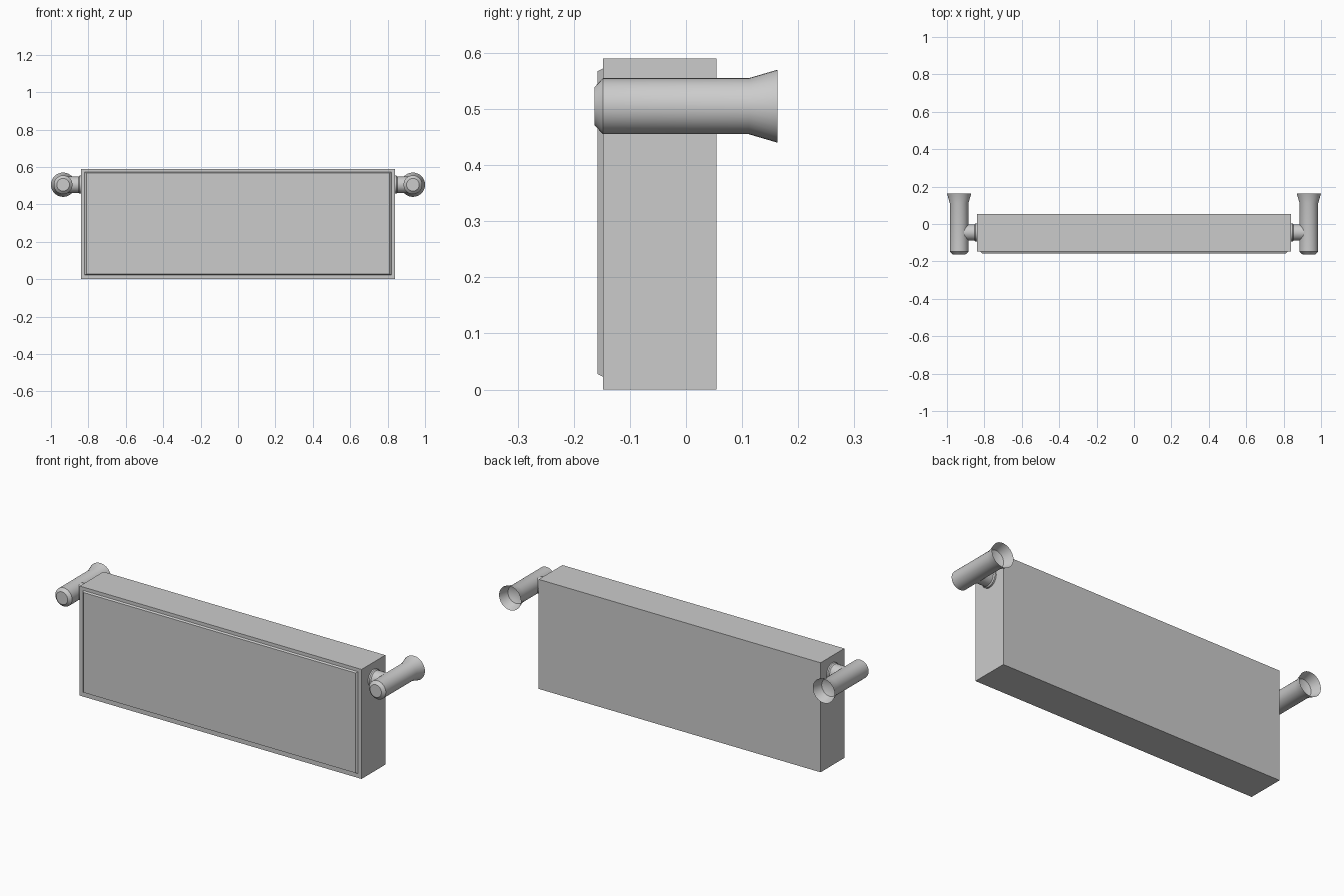
import bpy, bmesh, math
from mathutils import Matrix

if "Cube" in bpy.data.objects:
    bpy.data.objects.remove(bpy.data.objects["Cube"])


def finish(name, bm, smooth=False):
    bmesh.ops.recalc_face_normals(bm, faces=bm.faces)
    me = bpy.data.meshes.new(name)
    bm.to_mesh(me)
    bm.free()
    ob = bpy.data.objects.new(name, me)
    bpy.context.collection.objects.link(ob)
    if smooth:
        bpy.context.view_layer.objects.active = ob
        ob.select_set(True)
        bpy.ops.object.shade_smooth_by_angle(angle=math.radians(30))
        ob.select_set(False)
    return ob


def slab(name, x, y0, y1, z0, z1, inset=(0, 0)):
    """Box whose front face (y0) is optionally drawn in by inset."""
    bm = bmesh.new()
    bmesh.ops.create_cube(bm, size=1)
    for v in bm.verts:
        front = v.co.y < 0
        ix, iz = inset if front else (0, 0)
        v.co = ((x - ix) * (1 if v.co.x > 0 else -1),
                y0 if front else y1,
                z1 - iz if v.co.z > 0 else z0 + iz)
    return finish(name, bm)


def lathe(name, profile, matrix, sides=32):
    """Spin (radius, height) points around local z, then place."""
    bm = bmesh.new()
    rings = []
    for r, h in profile:
        if r == 0:
            rings.append([bm.verts.new((0, 0, h))] * sides)
        else:
            rings.append([bm.verts.new((r * math.cos(i * math.tau / sides),
                                        r * math.sin(i * math.tau / sides), h))
                          for i in range(sides)])
    for a, b in zip(rings, rings[1:]):
        for i in range(sides):
            j = (i + 1) % sides
            bm.faces.new(dict.fromkeys((a[i], a[j], b[j], b[i])))
    bmesh.ops.transform(bm, matrix=matrix, verts=bm.verts)
    return finish(name, bm, True)


# Main box and raised front panel
slab("body", 0.84, -0.148, 0.054, 0.0, 0.59)
slab("front_panel", 0.82, -0.158, -0.148, 0.023, 0.572, (0.01, 0.005))

# Side horns: closed chamfered front, flared hollow rear
horn = [(0, -0.163), (0.034, -0.163), (0.05, -0.148), (0.05, 0.112),
        (0.065, 0.163), (0.048, 0.112), (0, 0.09)]
# Stub joining each horn to the body
stub = [(0, -0.01), (0.048, -0.01), (0.048, 0.008), (0.043, 0.014), (0.043, 0.075), (0, 0.075)]

for side, s in (("left", -1), ("right", 1)):
    lathe(side + "_horn", horn,
          Matrix.Translation((s * 0.935, 0, 0.505)) @ Matrix.Rotation(-math.pi / 2, 4, 'X'))
    lathe(side + "_stub", stub,
          Matrix.Translation((s * 0.84, -0.045, 0.505)) @ Matrix.Rotation(s * math.pi / 2, 4, 'Y'))
